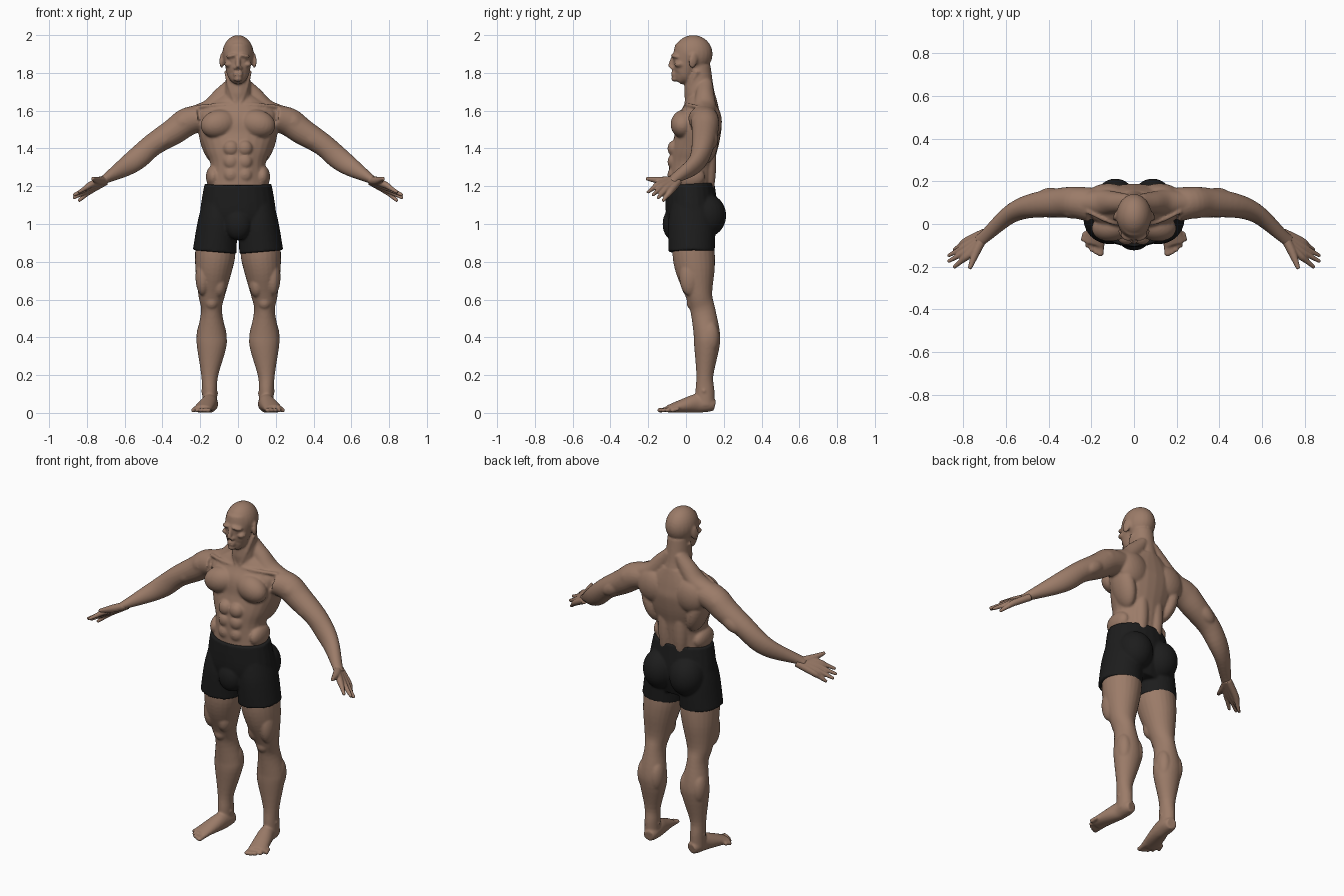
import bpy
import bmesh
import math
from mathutils import Vector, Matrix, Euler

default_cube = bpy.data.objects.get("Cube")
if default_cube:
    bpy.data.objects.remove(default_cube, do_unlink=True)


def make_material(name, red, green, blue):
    colour = (red, green, blue, 1)
    material = bpy.data.materials.new(name)
    material.use_nodes = True
    material.diffuse_color = colour
    material.node_tree.nodes["Principled BSDF"].inputs["Base Color"].default_value = colour
    return material


skin = make_material("skin", .33, .2, .14)
black_cloth = make_material("black_cloth", .012, .012, .012)


def catmull_rom(before, start, end, after, t):
    """Blend one number between start and end."""
    slope = end - before
    bend = 2 * before - 5 * start + 4 * end - after
    twist = 3 * (start - end) + after - before
    return start + t / 2 * (slope + t * (bend + t * twist))


def smooth_path(points, steps=4):
    """Interpolate the rows; a single radius serves for both width and depth."""
    points = [(*point, point[-1])[:5] for point in points]
    last = len(points) - 1
    rows = []
    for i in range(last):
        around = [points[min(max(k, 0), last)] for k in range(i - 1, i + 3)]
        for step in range(steps):
            rows.append([catmull_rom(*values, step / steps) for values in zip(*around)])
    return rows + [points[last]]


def tube(bm, *points, reference=Vector((0, 1, 0)), sides=24):
    """Loft ellipses along a path; each point is x, y, z, width, depth."""
    rows = smooth_path(points)
    centres = [Vector(row[:3]) for row in rows]
    angles = [math.tau * k / sides for k in range(sides)]
    rings = []
    for i, (x, y, z, width, depth) in enumerate(rows):
        ahead = centres[min(i + 1, len(rows) - 1)]
        behind = centres[max(i - 1, 0)]
        tangent = (ahead - behind).normalized()
        across = reference.cross(tangent).normalized()
        along = tangent.cross(across)
        rings.append([bm.verts.new(centres[i] + across * width * math.cos(angle)
                                   + along * depth * math.sin(angle)) for angle in angles])
    for low, high in zip(rings, rings[1:]):
        for k in range(sides):
            bm.faces.new((low[k - 1], low[k], high[k], high[k - 1]))
    bm.faces.new(rings[0][::-1])
    bm.faces.new(rings[-1])


def blob(bm, centre, radii, pitch=0, roll=0, yaw=0):
    """Ellipsoid used for one muscle or feature, turned by angles in degrees."""
    rotation = Euler(map(math.radians, (pitch, roll, yaw))).to_matrix().to_4x4()
    matrix = Matrix.Translation(centre) @ rotation @ Matrix.Diagonal((*radii, 1))
    bmesh.ops.create_uvsphere(bm, u_segments=24, v_segments=16, radius=1, matrix=matrix)


def finish(bm, name, material, voxel, smoothing):
    """Mirror the part, fuse its volumes and soften the joins."""
    bmesh.ops.recalc_face_normals(bm, faces=bm.faces)
    mesh = bpy.data.meshes.new(name)
    bm.to_mesh(mesh)
    bm.free()
    mesh.materials.append(material)
    part = bpy.data.objects.new(name, mesh)
    bpy.context.collection.objects.link(part)
    mirror = part.modifiers.new("mirror", "MIRROR")
    mirror.use_mirror_merge = False
    fuse = part.modifiers.new("fuse", "REMESH")
    fuse.mode = "VOXEL"
    fuse.voxel_size = voxel
    fuse.use_smooth_shade = True
    soften = part.modifiers.new("soften", "SMOOTH")
    soften.factor = .5
    soften.iterations = smoothing


# Torso
body = bmesh.new()
tube(body, (0, .02, 1.15, .17, .11), (0, .03, 1.3, .145, .12), (0, .04, 1.38, .17, .12),
     (0, .06, 1.46, .2, .12), (0, .07, 1.54, .21, .12), (0, .08, 1.6, .2, .1), (0, .09, 1.68, .09, .07))
# Chest
blob(body, centre=(.1, -.01, 1.53), radii=(.1, .07, .075), roll=12, yaw=-12)
# Shoulder blade
blob(body, centre=(.12, .13, 1.54), radii=(.1, .06, .1), roll=20)
# Side of the back
blob(body, centre=(.15, .09, 1.44), radii=(.05, .08, .13), roll=16)
# Lower back beside the spine
blob(body, centre=(.05, .11, 1.32), radii=(.045, .05, .2))
# Waist
blob(body, centre=(.13, .02, 1.25), radii=(.04, .08, .06))
# Stomach muscles
for row in range(3):
    blob(body, centre=(.036, -.062, 1.26 + .07 * row), radii=(.042, .036, .043))
# Trapezius
tube(body, (.03, .1, 1.75, .03, .04), (.08, .1, 1.68, .05), (.15, .1, 1.61, .05, .06), (.25, .1, 1.57, .05))
# Collar bone
tube(body, (.03, 0, 1.63, .01), (.11, .01, 1.63, .01), (.22, .06, 1.62, .01))
# Arm
tube(body, (.2, .09, 1.56, .07, .08), (.27, .1, 1.54, .075), (.34, .1, 1.49, .07), (.45, .09, 1.42, .06),
     (.53, .07, 1.35, .06, .05), (.6, .03, 1.3, .05, .04), (.7, -.06, 1.24, .025, .03),
     (.73, -.08, 1.22, .02, .03))
# Shoulder cap and upper arm muscles
blob(body, centre=(.29, .1, 1.54), radii=(.08, .075, .06), roll=38)
for side in (-1, 1):
    blob(body, centre=(.39, .1 + .035 * side, 1.45), radii=(.07, .035, .04), roll=38)

# Neck with its front cords
tube(body, (0, .09, 1.62, .08), (0, .07, 1.7, .07, .08), (0, .07, 1.84, .06))
tube(body, (.06, .06, 1.81, .014), (.04, .02, 1.72, .014), (.01, 0, 1.63, .01))
# Skull
blob(body, centre=(0, .038, 1.9), radii=(.083, .103, .1))
# Jaw and face
tube(body, (0, -.043, 1.754, .028, .024), (0, -.026, 1.775, .047), (0, -.01, 1.8, .06),
     (0, .01, 1.88, .075, .08), (0, .025, 1.93, .07, .085))
# Nose
tube(body, (0, -.07, 1.88, .011), (0, -.084, 1.83, .014))
blob(body, centre=(.013, -.073, 1.826), radii=(.011, .013, .009))
# Brow, eye and cheekbone
blob(body, centre=(.033, -.058, 1.89), radii=(.034, .02, .011), roll=10, yaw=22)
blob(body, centre=(.03, -.05, 1.868), radii=(.017, .016, .012))
blob(body, centre=(.05, -.035, 1.845), radii=(.023, .028, .016))
# Lips and chin
for height in (1.789, 1.801):
    blob(body, centre=(.007, -.065, height), radii=(.02, .014, .007))
blob(body, centre=(0, -.06, 1.768), radii=(.023, .018, .015))
# Ear
blob(body, centre=(.085, .038, 1.866), radii=(.011, .024, .042), pitch=-12, yaw=20)
finish(body, "torso_head_and_arms", skin, voxel=.0065, smoothing=5)

# Hands: each finger runs from wrist over knuckle to tip
hands = bmesh.new()
for finger in range(4):
    spread = finger / 3
    wrist = Vector((.7, -.07, 1.235)).lerp(Vector((.7, -.04, 1.225)), spread)
    knuckle = Vector((.775, -.145, 1.21)).lerp(Vector((.785, -.08, 1.175)), spread)
    tip = Vector((.84, -.2, 1.17)).lerp(Vector((.84, -.12, 1.125)), spread)
    tip.x += .03 * math.sin(math.pi * spread)
    tube(hands, (*wrist, .02), (*knuckle, .018), (*knuckle.lerp(tip, .5), .013), (*tip, .009), sides=12)
    blob(hands, centre=tip, radii=(.009, .009, .009))
# Thumb
tube(hands, (.71, -.07, 1.23, .022), (.74, -.13, 1.23, .021), (.77, -.21, 1.24, .009), sides=12)
finish(hands, "hands", skin, voxel=.004, smoothing=4)

# Legs
legs = bmesh.new()
tube(legs, (.12, .04, .95, .1), (.12, .04, .85, .107, .112), (.13, .05, .75, .096, .103),
     (.14, .07, .62, .07), (.14, .09, .54, .055, .066), (.14, .11, .42, .077, .07),
     (.14, .11, .35, .078, .067), (.15, .1, .2, .045), (.15, .1, .12, .04, .05), (.15, .1, .04, .04, .05))
# Inner and outer thigh
blob(legs, centre=(.1, .025, .68), radii=(.04, .05, .07))
blob(legs, centre=(.185, .02, .72), radii=(.04, .055, .1))
# Kneecap
blob(legs, centre=(.14, .035, .585), radii=(.035, .032, .04))
# Calf
for side in (-1, 1):
    blob(legs, centre=(.14 + .04 * side, .125, .4), radii=(.04, .05, .09))
# Ankle bones
blob(legs, centre=(.15, .095, .11), radii=(.047, .02, .02), roll=-10)
# Foot
up = Vector((0, 0, 1))
tube(legs, (.14, .15, .04, .03), (.145, .12, .045, .04), (.15, .06, .05, .042, .05),
     (.165, 0, .04, .048, .04), (.19, -.095, .02, .052, .02), reference=up)
# Toes, the first one biggest
for toe in range(5):
    root = Vector((.153 + .019 * toe, -.07 + .008 * toe, .022))
    tip = Vector((.158 + .02 * toe, -.136 + .004 * toe * toe, .014))
    size = .0115 if toe else .017
    tube(legs, (*root, size), (*tip, size, .011), reference=up, sides=12)
    blob(legs, centre=tip, radii=(size, size, .013))
finish(legs, "legs_and_feet", skin, voxel=.006, smoothing=5)

# Shorts: hips and one trouser leg on each side
shorts = bmesh.new()
tube(shorts, (0, .022, 1.212, .178, .128), (0, .03, 1.08, .2, .138), (0, .035, 1, .2, .125),
     (0, .035, .92, .17, .1))
tube(shorts, (.1, .03, 1.1, .09, .11), (.11, .03, 1, .105, .125), (.123, .03, .852, .117, .122), sides=32)
# Seat and front panel
blob(shorts, centre=(.087, .108, 1.045), radii=(.098, .105, .115))
blob(shorts, centre=(0, -.068, 1), radii=(.072, .056, .085))
finish(shorts, "shorts", black_cloth, voxel=.007, smoothing=4)
